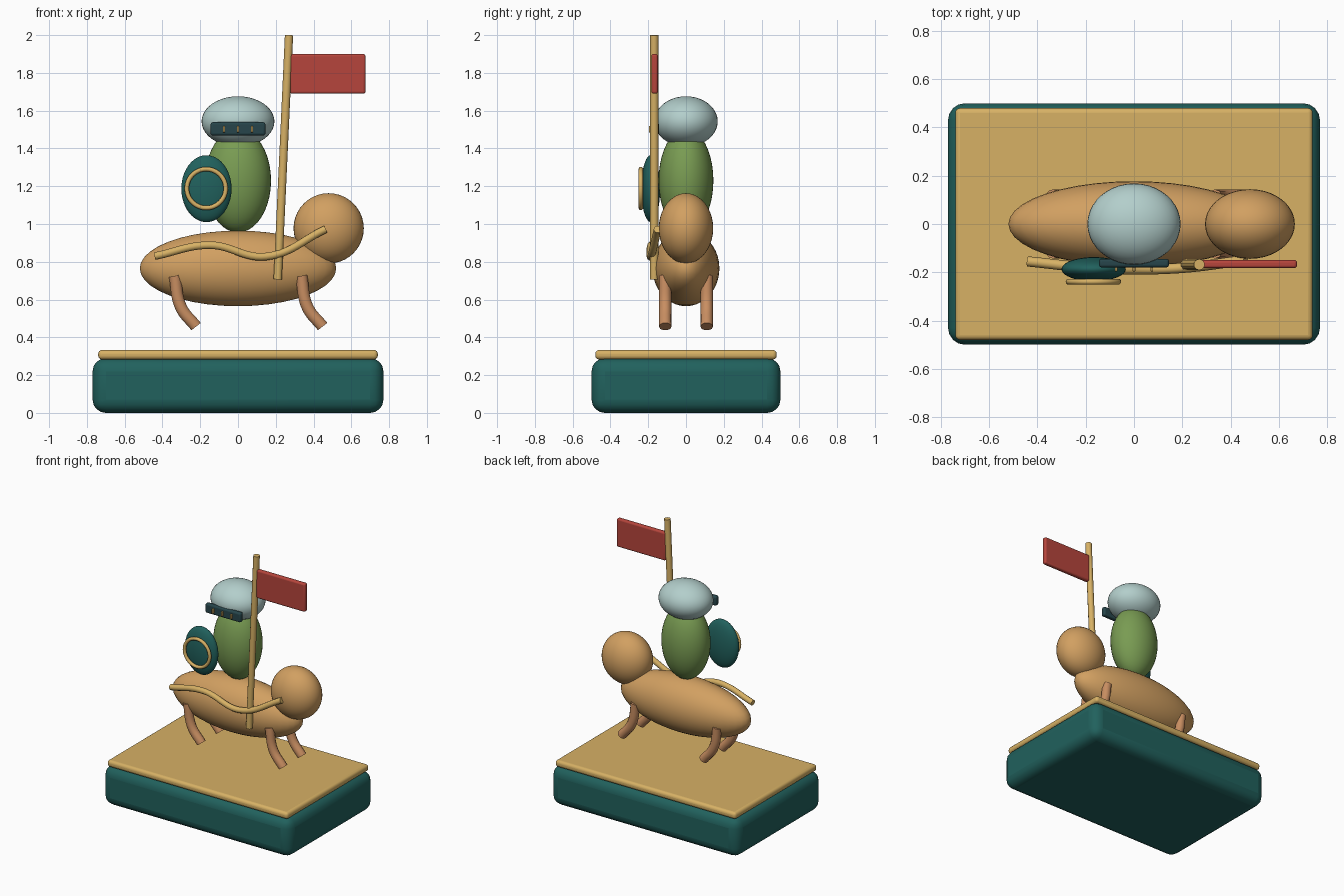
import bpy
import math

if "Cube" in bpy.data.objects:
    bpy.data.objects.remove(bpy.data.objects["Cube"])


def mat(name, rgb):
    m = bpy.data.materials.new(name)
    m.diffuse_color = (*rgb, 1)
    m.use_nodes = True
    m.node_tree.nodes["Principled BSDF"].inputs["Base Color"].default_value = m.diffuse_color
    return m


TEAL = mat("teal", (0.015, 0.12, 0.11))
GOLD = mat("gold", (0.68, 0.44, 0.13))
TAN = mat("tan", (0.64, 0.35, 0.12))
LEG = mat("leg_brown", (0.58, 0.27, 0.12))
GREEN = mat("green", (0.19, 0.33, 0.085))
PALE = mat("pale_blue", (0.45, 0.62, 0.60))
DARK = mat("dark", (0.02, 0.06, 0.07))
RED = mat("red", (0.47, 0.06, 0.045))


def finish(name, material):
    o = bpy.context.object
    o.name = name
    o.data.materials.append(material)
    bpy.ops.object.shade_smooth_by_angle(angle=math.radians(40))
    return o


def box(name, center, size, bevel, material):
    bpy.ops.mesh.primitive_cube_add(size=1, location=center)
    bpy.context.object.scale = size
    bpy.ops.object.transform_apply(location=False, rotation=False, scale=True)
    b = bpy.context.object.modifiers.new("bevel", 'BEVEL')
    b.width = bevel
    b.segments = 4
    return finish(name, material)


def ellipsoid(name, center, radii, material):
    bpy.ops.mesh.primitive_uv_sphere_add(segments=40, ring_count=20, radius=1, location=center)
    bpy.context.object.scale = radii
    bpy.ops.object.transform_apply(location=False, rotation=False, scale=True)
    return finish(name, material)


def tube(name, points, radius, material):
    c = bpy.data.curves.new(name, 'CURVE')
    c.dimensions = '3D'
    c.bevel_depth = radius
    c.bevel_resolution = 3
    c.use_fill_caps = True
    s = c.splines.new('BEZIER')
    s.bezier_points.add(len(points) - 1)
    for p, co in zip(s.bezier_points, points):
        p.co = co
        p.handle_left_type = p.handle_right_type = 'AUTO'
    o = bpy.data.objects.new(name, c)
    bpy.context.collection.objects.link(o)
    bpy.ops.object.select_all(action='DESELECT')
    o.select_set(True)
    bpy.context.view_layer.objects.active = o
    bpy.ops.object.convert(target='MESH')
    return finish(name, material)


# Plinth
box("plinth", (0, 0, 0.145), (1.54, 1.0, 0.29), 0.07, TEAL)
box("plinth_top", (0, 0, 0.308), (1.48, 0.96, 0.05), 0.02, GOLD)

# Mount: body, head and four curved legs
ellipsoid("mount_body", (0, 0, 0.765), (0.52, 0.177, 0.2), TAN)
ellipsoid("mount_head", (0.48, 0, 0.977), (0.186, 0.144, 0.186), TAN)
for end, x in (("rear", -0.335), ("front", 0.335)):
    for side, y in (("right", -0.11), ("left", 0.11)):
        tube(f"{end}_{side}_leg",
             [(x, y, 0.725), (x + 0.033, y, 0.56), (x + 0.113, y, 0.457)], 0.033, LEG)

# Rein along the flank
tube("rein", [(-0.44, -0.155, 0.83), (-0.15, -0.183, 0.888),
              (0.15, -0.185, 0.828), (0.463, -0.15, 0.972)], 0.021, GOLD)

# Rider: torso, helmet, visor with three slits
ellipsoid("rider_torso", (0, 0, 1.23), (0.175, 0.145, 0.275), GREEN)
ellipsoid("helmet", (0, 0, 1.543), (0.193, 0.168, 0.133), PALE)
box("visor", (0, -0.162, 1.504), (0.29, 0.036, 0.07), 0.012, DARK)
for i in (-1, 0, 1):
    box(f"visor_slit_{i + 2}", (i * 0.074, -0.185, 1.502), (0.011, 0.022, 0.034), 0.003, GOLD)

# Shield and its ring
ellipsoid("shield", (-0.167, -0.187, 1.187), (0.133, 0.05, 0.177), TEAL)
bpy.ops.mesh.primitive_torus_add(location=(-0.168, -0.239, 1.188), rotation=(math.pi / 2, 0, 0),
                                 major_radius=0.103, minor_radius=0.012,
                                 major_segments=48, minor_segments=12)
finish("shield_ring", GOLD)

# Flag
tube("flag_pole", [(0.21, -0.168, 0.707), (0.27, -0.168, 2.0)], 0.023, GOLD)
box("flag", (0.475, -0.166, 1.795), (0.4, 0.034, 0.21), 0.012, RED)
